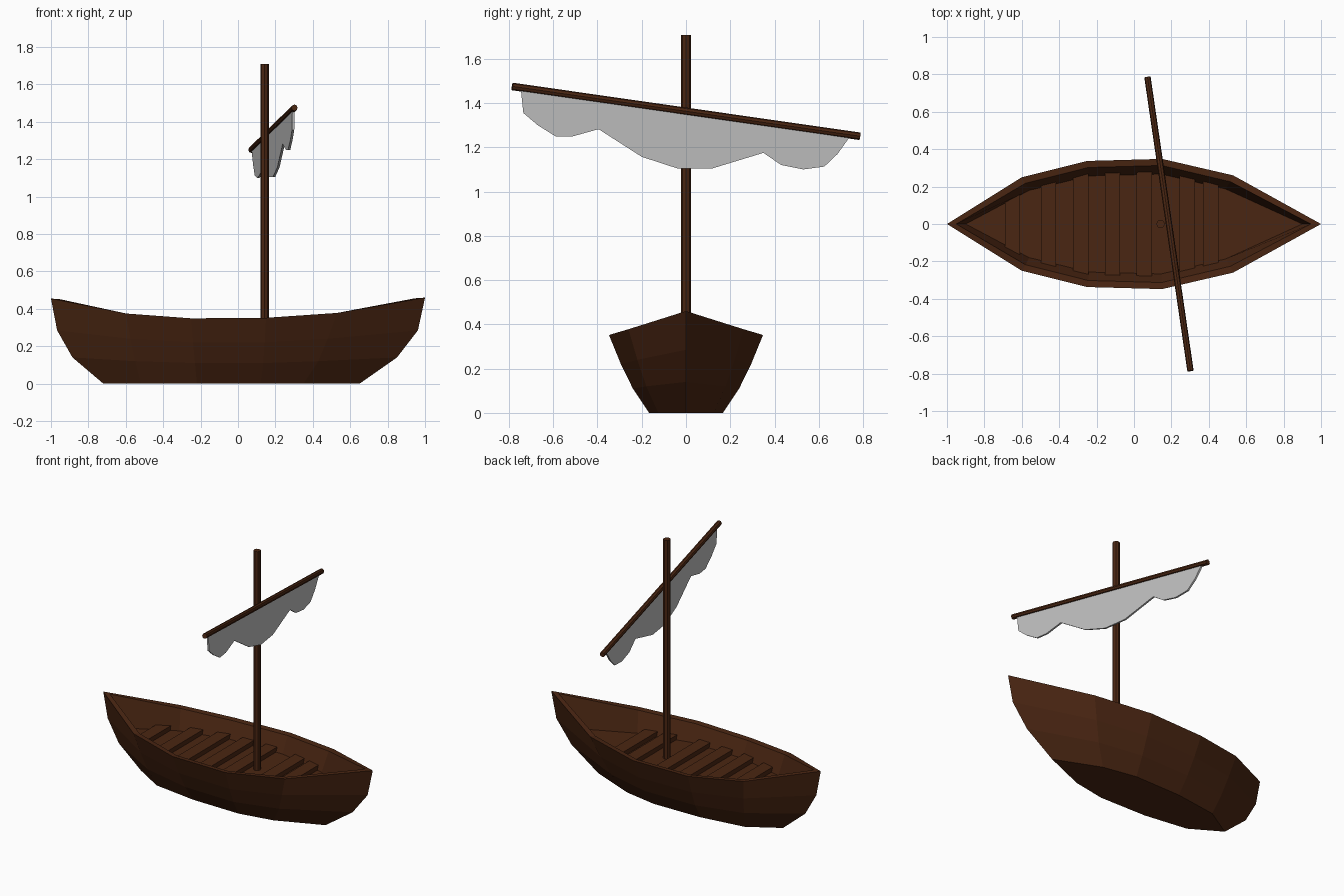
import bpy, bmesh, math
from mathutils import Vector

if "Cube" in bpy.data.objects:
    bpy.data.objects.remove(bpy.data.objects["Cube"])


def material(name, rgb):
    m = bpy.data.materials.new(name)
    m.diffuse_color = (*rgb, 1)
    m.use_nodes = True
    m.node_tree.nodes["Principled BSDF"].inputs["Base Color"].default_value = m.diffuse_color
    return m


WOOD = material("dark brown wood", (0.068, 0.019, 0.006))
CLOTH = material("grey sailcloth", (0.53, 0.53, 0.53))


def finish(bm, name, mat):
    bmesh.ops.recalc_face_normals(bm, faces=bm.faces[:])
    me = bpy.data.meshes.new(name)
    bm.to_mesh(me)
    bm.free()
    me.materials.append(mat)
    ob = bpy.data.objects.new(name, me)
    bpy.context.collection.objects.link(ob)
    return ob


def pole(name, a, b, r, sides):
    a, b = Vector(a), Vector(b)
    d = b - a
    bm = bmesh.new()
    bmesh.ops.create_cone(bm, cap_ends=True, segments=sides, radius1=r, radius2=r, depth=d.length)
    mat = d.to_track_quat('Z', 'Y').to_matrix().to_4x4()
    mat.translation = (a + b) / 2
    bmesh.ops.transform(bm, matrix=mat, verts=bm.verts[:])
    return finish(bm, name, WOOD)


# hull rings from the keel up, over the rim and down inside: station x, half width, height
SHAPE = (0, 0.25, 0.337, 0.348, 0.26, 0)
SHEER = (0.455, 0.375, 0.349, 0.352, 0.378, 0.46)


def wid(f):
    return [w * f for w in SHAPE]


RIM = ((-0.95, -0.58, -0.245, 0.148, 0.515, 0.945), (0, 0.218, 0.302, 0.313, 0.226, 0))
FLOOR = ((-0.9, -0.56, -0.24, 0.145, 0.49, 0.9), (0, 0.18, 0.257, 0.267, 0.187, 0))
FLOOR_Z = 0.24
rings = [
    ((-0.72, -0.52, -0.22, 0.12, 0.35, 0.65), wid(0.48), [0] * 6),
    ((-0.885, -0.55, -0.23, 0.135, 0.43, 0.85), wid(0.69), (0.14, 0.12, 0.11, 0.11, 0.12, 0.14)),
    ((-0.967, -0.575, -0.24, 0.143, 0.48, 0.962), wid(0.845), (0.285, 0.24, 0.22, 0.22, 0.24, 0.285)),
    ((-1, -0.6, -0.25, 0.15, 0.53, 1), SHAPE, SHEER),
    (*RIM, [z - 0.004 for z in SHEER]),
    (*FLOOR, [FLOOR_Z] * 6),
]
bm = bmesh.new()
loops = []
for xs, ws, zs in rings:
    pts = [(x, w, z) for x, w, z in zip(xs, ws, zs)]
    pts += [(x, -w, z) for x, w, z in pts[4:0:-1]]
    loops.append([bm.verts.new(p) for p in pts])
for a, b in zip(loops, loops[1:]):
    for i in range(len(a)):
        j = (i + 1) % len(a)
        bm.faces.new((a[i], a[j], b[j], b[i]))
bm.faces.new(loops[0])
bm.faces.new(loops[-1])
finish(bm, "hull", WOOD)


# floor planks, ends cut to the hull's curve
def inner_width(x):
    xs = [(p + q) / 2 for p, q in zip(RIM[0], FLOOR[0])]
    ws = [(p + q) / 2 for p, q in zip(RIM[1], FLOOR[1])]
    for i in range(5):
        if xs[i] <= x <= xs[i + 1]:
            t = (x - xs[i]) / (xs[i + 1] - xs[i])
            return ws[i] + t * (ws[i + 1] - ws[i])
    return 0


for n, cx in enumerate((-0.65, -0.457, -0.285, -0.115, 0.055, 0.285, 0.41)):
    bm = bmesh.new()
    x0, x1 = cx - 0.041, cx + 0.041
    w0, w1 = inner_width(x0), inner_width(x1)
    f = bm.faces.new([bm.verts.new((x, y, FLOOR_Z - 0.005)) for x, y in
                      ((x0, -w0), (x1, -w1), (x1, w1), (x0, w0))])
    ext = bmesh.ops.extrude_face_region(bm, geom=[f], use_keep_orig=True)
    for v in ext["geom"]:
        if isinstance(v, bmesh.types.BMVert):
            v.co.z += 0.035
    finish(bm, f"floor_plank_{n + 1}", WOOD)

# mast and slanted yard
pole("mast", (0.142, 0, 0.2), (0.142, 0, 1.708), 0.023, 8)
YA, YB = Vector((0.302, -0.785, 1.475)), Vector((0.072, 0.785, 1.25))
pole("yard", YA, YB, 0.017, 8)

# furled sail hanging in scallops below the yard: (y, z) of the lower edge
hem = [(-0.745, 1.45), (-0.735, 1.355), (-0.67, 1.3), (-0.59, 1.25), (-0.51, 1.25), (-0.395, 1.282),
       (-0.2, 1.157), (-0.04, 1.105), (0.12, 1.105), (0.35, 1.175), (0.43, 1.12), (0.53, 1.1),
       (0.625, 1.113), (0.685, 1.17), (0.735, 1.24)]
bm = bmesh.new()
sides = []
for off in (-0.006, 0.006):
    top, low = [], []
    for y, z in hem:
        p = YA.lerp(YB, (y - YA.y) / (YB.y - YA.y))
        top.append(bm.verts.new((p.x + off, y, p.z)))
        low.append(bm.verts.new((p.x + off, y, z)))
    sides.append((top, low))
(t0, l0), (t1, l1) = sides
for i in range(len(hem) - 1):
    for a, b in ((t0, l0), (t1, l1), (t0, t1), (l0, l1)):
        bm.faces.new((a[i], a[i + 1], b[i + 1], b[i]))
for i in (0, -1):
    bm.faces.new((t0[i], l0[i], l1[i], t1[i]))
finish(bm, "sail", CLOTH)
